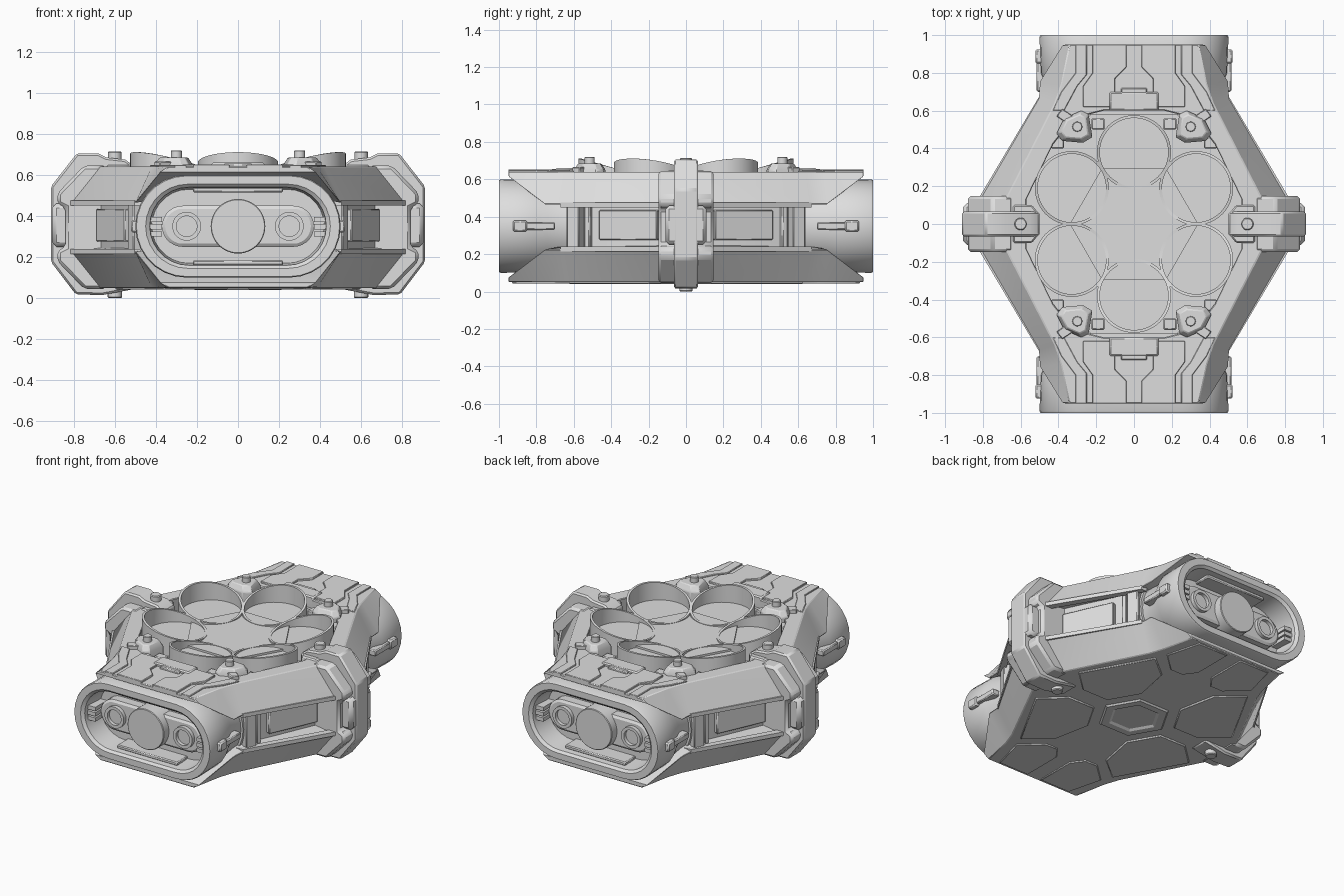
import bpy, bmesh, math
from mathutils import Vector

if "Cube" in bpy.data.objects:
    bpy.data.objects.remove(bpy.data.objects["Cube"])

mat = bpy.data.materials.new("light_grey_metal")
mat.diffuse_color = (0.73, 0.73, 0.73, 1)
mat.use_nodes = True
mat.node_tree.nodes["Principled BSDF"].inputs["Base Color"].default_value = mat.diffuse_color
QUADS = [(sx, sy) for sx in (1, -1) for sy in (1, -1)]
MID = 0.345  # mid height, the hull mirrors about it


def finish(name, bm, bevel=0.0):
    bmesh.ops.recalc_face_normals(bm, faces=bm.faces)
    me = bpy.data.meshes.new(name)
    bm.to_mesh(me)
    bm.free()
    me.materials.append(mat)
    me.shade_smooth()
    me.set_sharp_from_angle(angle=math.radians(30))
    ob = bpy.data.objects.new(name, me)
    bpy.context.collection.objects.link(ob)
    if bevel:
        m = ob.modifiers.new("bevel", 'BEVEL')
        m.width, m.segments, m.limit_method = bevel, 1, 'ANGLE'
    return ob


def loft(name, loops, cap_start=True, cap_end=True, closed=False, bevel=0.0):
    bm = bmesh.new()
    rows = [[bm.verts.new(p) for p in lp] for lp in loops]
    n = len(rows[0])
    for a, b in zip(rows, rows[1:] + ([rows[0]] if closed else [])):
        for i in range(n):
            j = (i + 1) % n
            bm.faces.new((a[i], a[j], b[j], b[i]))
    if cap_start and not closed:
        bm.faces.new(rows[0])
    if cap_end and not closed:
        bm.faces.new(rows[-1])
    return finish(name, bm, bevel)


def prism_z(name, pts, z0, z1, bevel=0.0):
    return loft(name, [[(x, y, z) for x, y in pts] for z in (z0, z1)], bevel=bevel)


def prism_y(name, pts, y0, y1, bevel=0.0):
    return loft(name, [[(x, y, z) for x, z in pts] for y in (y0, y1)], bevel=bevel)


def box(name, x, y, z, bevel=0.0):
    return prism_z(name, [(x[0], y[0]), (x[1], y[0]), (x[1], y[1]), (x[0], y[1])], *z, bevel)


def circle(cx, cy, r, n=32):
    return [(cx + r * math.cos(2 * math.pi * i / n), cy + r * math.sin(2 * math.pi * i / n))
            for i in range(n)]


def ring4(pts, z=None):
    """Expand points of one quadrant to a loop symmetric in x and y."""
    a = [(*p, z) for p in pts] if z is not None else list(pts)
    half = a + [(p[0], -p[1], *p[2:]) for p in reversed(a)]
    return half + [(-p[0], *p[1:]) for p in reversed(half)]


def stadium(half_x, r, y, n=14):
    """Racetrack loop in the xz plane."""
    pts = []
    for s, a0 in ((1, -math.pi / 2), (-1, math.pi / 2)):
        for i in range(n + 1):
            a = a0 + math.pi * i / n
            pts.append((s * (half_x - r) + r * math.cos(a), y, 0.35 + r * math.sin(a)))
    return pts


def flip(loop):
    return [(x, y, 2 * MID - z) for x, y, z in loop]


# Hull shells: sloped armour above and below
edge = ring4([(0.38, 0.95, 0.615), (0.50, 0.755, 0.465), (0.505, 0.67, 0.465), (0.82, 0.13, 0.465)])
rim = ring4([(0.34, 0.95), (0.385, 0.74), (0.42, 0.64), (0.68, 0.13)], 0.64)
hole = [(0.16, 0.60), (0.32, 0.56), (0.43, 0.42), (0.57, 0.13)]
loft("upper_shell", [edge, rim, ring4(hole, 0.64), ring4(hole, 0.50)], closed=True, bevel=0.005)
loft("lower_shell", [ring4(hole, 0.26), flip(edge), flip(rim)], bevel=0.005)

# Recessed core between the shells
prism_z("core", ring4([(0.41, 0.70), (0.69, 0.10)]), 0.18, 0.52)

# Window panels and struts on the diagonal flanks
normal = Vector((0.912, 0.41))
along = Vector((0.41, -0.912))
for sx, sy in QUADS:
    for name, t, w, d, z0, z1 in (("flank_panel", 0.44, 0.17, 0.03, 0.275, 0.435),
                                  ("flank_strut", 0.13, 0.035, 0.06, 0.22, 0.48),
                                  ("flank_strut", 0.20, 0.015, 0.03, 0.22, 0.48)):
        c = Vector((0.415, 0.70)) + along * t
        pts = [c + along * a + normal * b for a, b in ((-w, -0.05), (w, -0.05), (w, d), (-w, d))]
        prism_z(name, [(sx * p.x, sy * p.y) for p in pts], z0, z1, 0.005)
    # Lip along the edge of each shell
    for f in (1, -1):
        lip = [[(sx * x, sy * y, MID + f * (h - MID)) for x, y in
                ((0.505, 0.67), (0.82, 0.14), (0.77, 0.14), (0.46, 0.67))] for h in (0.45, 0.475)]
        loft("shell_lip", lip)

# Tray floor and star shaped centre
prism_z("tray_floor", ring4([(0.17, 0.62), (0.44, 0.43), (0.6, 0.14)]), 0.48, 0.54)
prism_z("star_floor", circle(0, 0, 0.34, 6), 0.5, 0.605)

# Six round cups whose rims slope down to the star
for k in range(6):
    a = math.radians(30 + 60 * k)
    cx, cy = 0.38 * math.cos(a), 0.38 * math.sin(a)

    def slanted(r, z=None):
        return [(x, y, z if z else 0.659 + 0.052 * ((x - cx) * math.cos(a) + (y - cy) * math.sin(a)) / r)
                for x, y in circle(cx, cy, r, 48)]
    loft("cup", [slanted(0.196, 0.52), slanted(0.196), slanted(0.181), slanted(0.181, 0.592)])

# End tubes with recessed sockets
for s in (1, -1):
    loft("end_tube", [stadium(0.47, 0.235, s * 0.58), stadium(0.47, 0.235, s * 0.74),
                      stadium(0.495, 0.248, s * 0.80), stadium(0.50, 0.25, s * 0.99),
                      stadium(0.495, 0.245, s), stadium(0.45, 0.205, s),
                      stadium(0.43, 0.19, s * 0.985), stadium(0.42, 0.18, s * 0.84)])
    loft("tube_band", [stadium(0.485, 0.24, s * 0.60), stadium(0.485, 0.24, s * 0.64)])
    loft("socket_plate", [stadium(0.37, 0.10, s * 0.82), stadium(0.37, 0.10, s * 0.90),
                          stadium(0.355, 0.085, s * 0.91)])
    prism_y("socket_disc", circle(0, 0.35, 0.133, 48), s * 0.83, s * 0.965, 0.004)
    for sx in (1, -1):
        # Ringed ports beside the disc
        rings = [[(x, s * y, z) for x, z in circle(sx * 0.25, 0.35, r)]
                 for r, y in ((0.07, 0.90), (0.07, 0.935), (0.05, 0.935), (0.05, 0.912))]
        loft("socket_port", rings)
        xs = sorted((sx * 0.37, sx * 0.45))
        for z in (0.30, 0.335, 0.37):
            box("socket_latch", xs, sorted((s * 0.83, s * 0.96)), (z, z + 0.025))
        # Long ledges at the top and bottom of the socket
        box("socket_ledge", (-0.22, 0.22), sorted((s * 0.83, s * 0.95)),
            (0.515, 0.54) if sx > 0 else (0.16, 0.185), 0.006)
        # Latch on the outer side of the tube
        box("tube_latch", sorted((sx * 0.46, sx * 0.515)), sorted((s * 0.70, s * 0.86)),
            (0.33, 0.37), 0.006)
        box("tube_latch_head", sorted((sx * 0.46, sx * 0.522)), sorted((s * 0.85, s * 0.925)),
            (0.32, 0.38), 0.008)

# Raised deck strips, corner mounts and belly plates
strips = [("deck_strip_inner", [(0.04, 0.95), (0.22, 0.95), (0.22, 0.80), (0.27, 0.73), (0.27, 0.62),
                                (0.13, 0.62), (0.10, 0.70), (0.10, 0.77), (0.04, 0.83)], 0.652),
          ("deck_strip_outer", [(0.25, 0.95), (0.31, 0.95), (0.31, 0.80), (0.385, 0.70), (0.43, 0.60),
                                (0.37, 0.60), (0.30, 0.73), (0.25, 0.79)], 0.648)]
mount = [(0.22, 0.46), (0.27, 0.43), (0.38, 0.44), (0.41, 0.48), (0.37, 0.56), (0.28, 0.60), (0.24, 0.58)]
for sx, sy in QUADS:
    def q(pts):
        return [(sx * x, sy * y) for x, y in pts]
    for name, pts, top in strips:
        prism_z(name, q(pts), 0.63, top, 0.003)
    mc = Vector((0.31, 0.515))
    taper = [tuple(mc + (Vector(p) - mc) * 0.75) for p in mount]
    loft("corner_mount", [[(x, y, z) for x, y in q(p)] for p, z in
                          ((mount, 0.52), (mount, 0.65), (taper, 0.685))], bevel=0.005)
    prism_z("mount_bolt", circle(sx * 0.30, sy * 0.515, 0.027, 16), 0.67, 0.72, 0.004)
    for p in ((0.155, 0.50), (0.37, 0.40)):
        box("mount_bracket", sorted((sx * p[0], sx * (p[0] + 0.07))),
            sorted((sy * p[1], sy * (p[1] + 0.06))), (0.52, 0.62), 0.006)
    # Diagonal tab from the mount to the deck
    prism_z("mount_arm", q([(0.35, 0.53), (0.41, 0.57), (0.38, 0.61), (0.32, 0.57)]), 0.62, 0.665, 0.004)
    # Bottom armour plates
    prism_z("belly_strip", q([(0.05, 0.93), (0.27, 0.93), (0.33, 0.70), (0.20, 0.58), (0.11, 0.58),
                              (0.05, 0.66)]), 0.043, 0.06, 0.004)
    prism_z("belly_plate", q([(0.20, 0.50), (0.36, 0.63), (0.60, 0.20), (0.45, 0.06), (0.26, 0.06),
                              (0.15, 0.25)]), 0.041, 0.06, 0.005)
for s in (1, -1):
    box("deck_block", (-0.13, 0.13), sorted((s * 0.60, s * 0.70)), (0.60, 0.66), 0.008)
    box("deck_block_neck", (-0.07, 0.07), sorted((s * 0.69, s * 0.72)), (0.62, 0.655), 0.006)

# Hexagonal hub ring under the belly
hub = [[(x, y, z) for x, y in circle(0, 0, r, 6)] for r, z in
       ((0.23, 0.06), (0.21, 0.04), (0.16, 0.04), (0.14, 0.052))]
loft("belly_hub", hub, cap_start=False)

# Side clamps with spine, collar, hub and bolts
spine = [(0.50, 0.64), (0.55, 0.675), (0.64, 0.685), (0.68, 0.705), (0.785, 0.705), (0.91, 0.545),
         (0.91, 0.175), (0.79, 0.018), (0.66, 0.015), (0.50, 0.045)]
collar = [(0.64, 0.645), (0.75, 0.645), (0.88, 0.51), (0.88, 0.46), (0.84, 0.44), (0.84, 0.25),
          (0.88, 0.23), (0.88, 0.18), (0.75, 0.045), (0.64, 0.045)]
for s in (1, -1):
    prism_y("clamp_spine", [(s * x, z) for x, z in spine], -0.065, 0.065, 0.01)
    prism_y("clamp_collar", [(s * x, z) for x, z in collar], -0.148, 0.148, 0.015)
    box("clamp_hub", sorted((s * 0.80, s * 0.905)), (-0.11, 0.11), (0.25, 0.46), 0.02)
    prism_z("clamp_bolt", circle(s * 0.60, 0, 0.033, 16), 0.64, 0.715, 0.005)
    prism_z("clamp_bolt_lower", circle(s * 0.60, 0, 0.035, 16), 0.0, 0.06, 0.005)
    # Claw reaching into the tray
    prism_z("clamp_claw", [(s * x, y) for x, y in ((0.50, 0.05), (0.54, 0.10), (0.64, 0.10),
            (0.64, -0.10), (0.54, -0.10), (0.50, -0.05))], 0.52, 0.648, 0.008)
